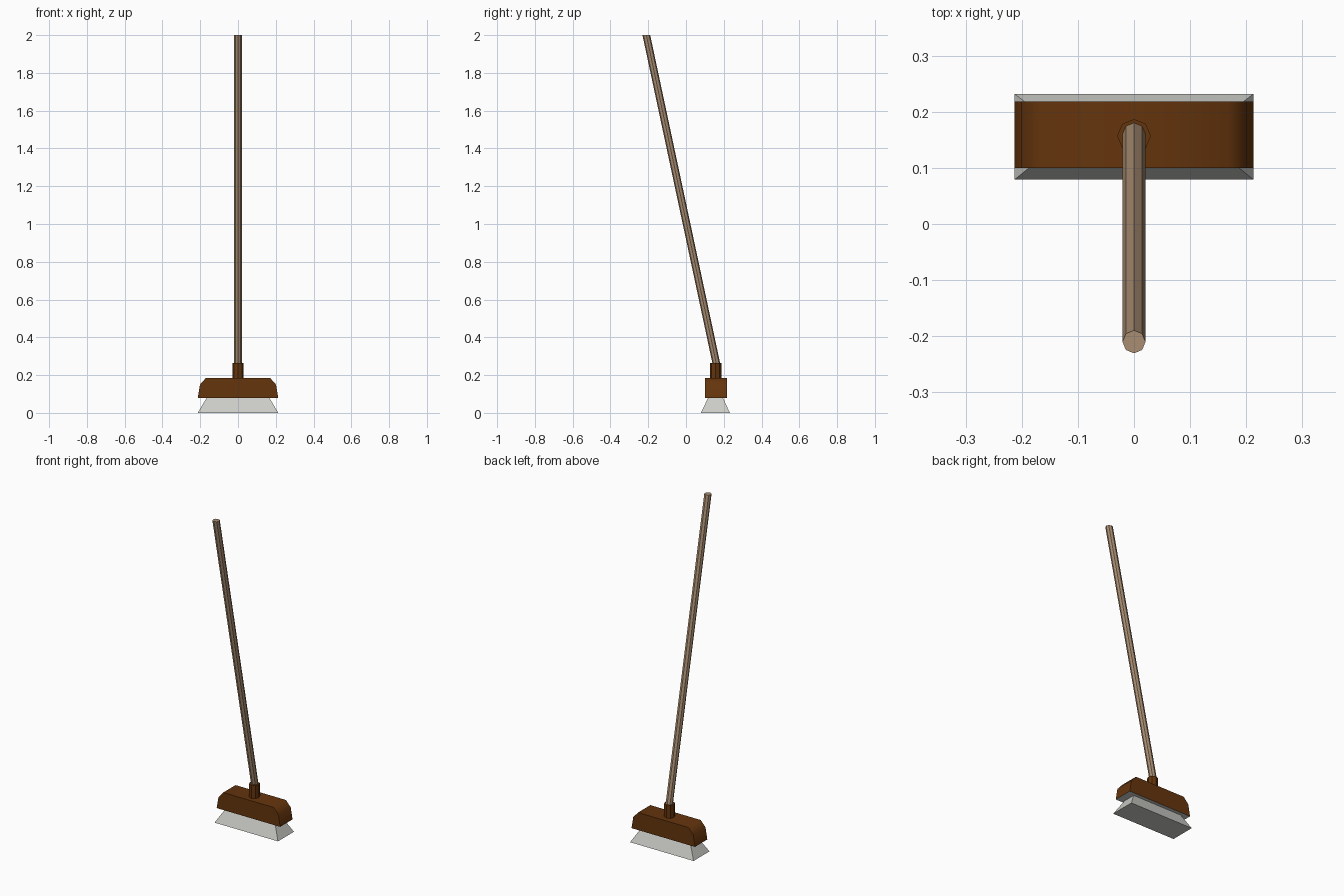
import bpy, bmesh, math

if "Cube" in bpy.data.objects:
    bpy.data.objects.remove(bpy.data.objects["Cube"])


def material(name, color):
    m = bpy.data.materials.new(name)
    m.diffuse_color = (*color, 1)
    m.use_nodes = True
    m.node_tree.nodes["Principled BSDF"].inputs["Base Color"].default_value = m.diffuse_color
    return m


def loft(name, lower, upper, *mats):
    """Join two matching rings of points with side walls and end caps."""
    bm = bmesh.new()
    a = [bm.verts.new(p) for p in lower]
    b = [bm.verts.new(p) for p in upper]
    n = len(a)
    bm.faces.new(a)
    bm.faces.new(b)
    for i in range(n):
        j = (i + 1) % n
        bm.faces.new((a[i], a[j], b[j], b[i]))
    bmesh.ops.recalc_face_normals(bm, faces=bm.faces)
    mesh = bpy.data.meshes.new(name)
    bm.to_mesh(mesh)
    bm.free()
    obj = bpy.data.objects.new(name, mesh)
    bpy.context.collection.objects.link(obj)
    for m in mats:
        mesh.materials.append(m)
    return obj


def rect(x, y0, y1, z):
    return [(-x, y0, z), (x, y0, z), (x, y1, z), (-x, y1, z)]


def ring(y, z, r, sides=8):
    return [(r * math.cos(t), y + r * math.sin(t), z)
            for t in (2 * math.pi * i / sides for i in range(sides))]


brown = material("dark_wood", (0.13, 0.035, 0.004))
tan = material("pale_wood", (0.40, 0.27, 0.17))
grey = material("bristle_grey", (0.6, 0.6, 0.57))

# Flared bristle block
loft("bristles", rect(0.213, 0.079, 0.232, 0), rect(0.165, 0.118, 0.195, 0.082), grey)

# Head: mirrored end profile extruded along y, with a grey underside
half = [(0.213, 0.08), (0.201, 0.15), (0.169, 0.186)]
profile = half + [(-x, z) for x, z in reversed(half)]
head = loft("head", [(x, 0.10, z) for x, z in profile],
            [(x, 0.218, z) for x, z in profile], brown, grey)
for p in head.data.polygons:
    if p.normal.z < -0.9:
        p.material_index = 1
bpy.ops.object.select_all(action='DESELECT')
bpy.context.view_layer.objects.active = head
head.select_set(True)
bpy.ops.object.shade_smooth_by_angle(angle=math.radians(55))

# Socket and leaning handle
loft("socket", ring(0.157, 0.18, 0.03), ring(0.157, 0.265, 0.03), brown)
loft("handle", ring(0.163, 0.25, 0.0205), ring(-0.21, 2.0, 0.0205), tan)
